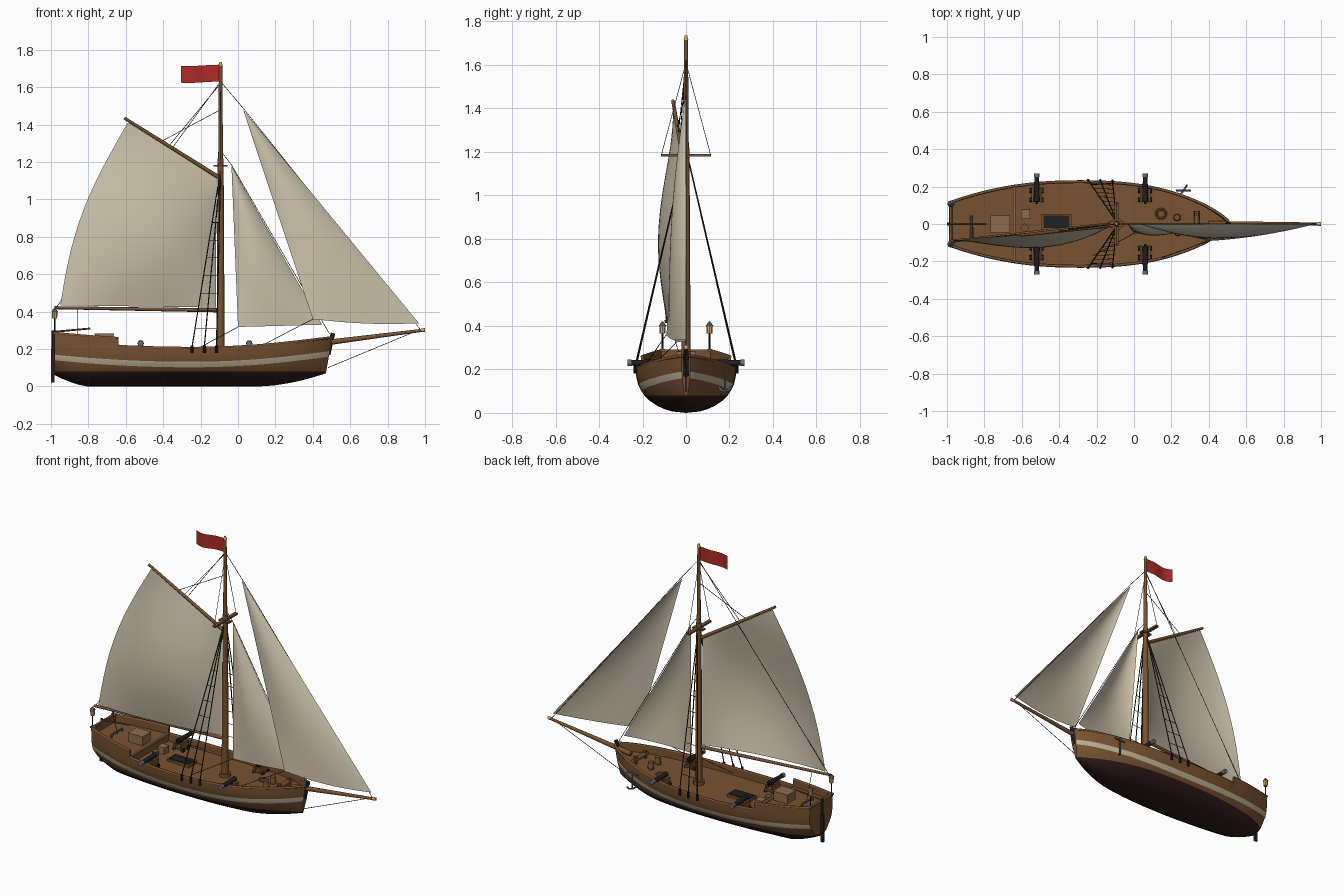
import bpy, bmesh, math
from mathutils import Vector

cube = bpy.data.objects.get("Cube")
if cube:
    bpy.data.objects.remove(cube, do_unlink=True)


def material(name, r, g, b):
    m = bpy.data.materials.new(name)
    m.use_nodes = True
    m.diffuse_color = (r, g, b, 1)
    m.node_tree.nodes["Principled BSDF"].inputs["Base Color"].default_value = (r, g, b, 1)
    return m


WOOD = material("brown wood", .19, .085, .032)
BOTTOM = material("dark bottom paint", .028, .012, .01)
CREAM = material("cream stripe", .5, .43, .3)
SAIL = material("sailcloth", .6, .53, .4)
RED = material("flag red", .42, .025, .02)
IRON = material("black iron", .014, .014, .017)
STEEL = material("grey steel", .15, .16, .19)
AMBER = material("amber glass", .75, .4, .14)
ROPE = material("dark rope", .03, .019, .013)
CRATE = material("pale wood", .27, .15, .075)


def mesh_object(name, verts, faces, mats, face_mats=None):
    me = bpy.data.meshes.new(name)
    me.from_pydata(verts, [], faces)
    for m in mats:
        me.materials.append(m)
    if face_mats:
        me.polygons.foreach_set("material_index", face_mats)
    bm = bmesh.new()
    bm.from_mesh(me)
    bmesh.ops.remove_doubles(bm, verts=bm.verts, dist=.00005)
    bmesh.ops.recalc_face_normals(bm, faces=bm.faces)
    bm.to_mesh(me)
    bm.free()
    ob = bpy.data.objects.new(name, me)
    bpy.context.collection.objects.link(ob)
    return ob


def box(name, loc, size, mat):
    bpy.ops.mesh.primitive_cube_add(size=1, location=loc)
    ob = bpy.context.object
    ob.name, ob.scale = name, size
    ob.data.materials.append(mat)
    return ob


def rod(name, a, b, r1, mat, r2=None, sides=12):
    a, b = Vector(a), Vector(b)
    bpy.ops.mesh.primitive_cone_add(vertices=sides, radius1=r1, radius2=r1 if r2 is None else r2,
                                    depth=(b - a).length, location=(a + b) / 2)
    ob = bpy.context.object
    ob.name = name
    ob.rotation_euler = (b - a).to_track_quat('Z', 'Y').to_euler()
    ob.data.materials.append(mat)
    return ob


def lines(name, paths, r, mat):
    cu = bpy.data.curves.new(name, 'CURVE')
    cu.dimensions, cu.bevel_depth, cu.bevel_resolution = '3D', r, 1
    cu.use_fill_caps = True
    for path in paths:
        sp = cu.splines.new('POLY')
        sp.points.add(len(path) - 1)
        for p, co in zip(sp.points, path):
            p.co = (*co, 1)
    cu.materials.append(mat)
    ob = bpy.data.objects.new(name, cu)
    bpy.context.collection.objects.link(ob)


# Hull shape: sheer line, half width, keel line
BREAK = -.64
STERN, BOW = -.98, .47


def sheer(x):
    return .205 + (.04 if x < -.25 else .062) * ((x + .25) / .75) ** 2


def half_width(x):
    if x < -.3:
        return .232 - .11 * ((-.3 - x) / .68) ** 2.2
    return .232 * max(1 - ((x + .3) / .78) ** 2.5, .001) ** .7


def keel(x):
    if x < -.8:
        return .06 * ((-.8 - x) / .18) ** 1.5
    return .07 * ((x - .1) / .37) ** 1.8 if x > .1 else 0


def rail_top(x):
    return sheer(x) + (.042 if x < BREAK else 0)


def deck(x):
    return sheer(x) + (0 if x < BREAK else -.045)


def rake(x, z):
    return x + .035 * max(0, (x - .2) / .27) ** 2 * (z - .07) / .2


def section(x):
    k, s, w = keel(x), sheer(x), half_width(x)
    low = [k + (.08 - k) * t for t in (0, .08, .2, .4, .7, 1)]
    heights = low + [s - .103, s - .073, s - .03, rail_top(x)]
    pts = []
    for z in heights:
        u = min(max((z - k) / (s - k), 0), 1)
        pts.append((w * math.sqrt(1 - (1 - u) ** 2.3), z))
    inner = max(w - .014, .001)
    pts += [(inner, rail_top(x)), (inner, deck(x)), (0, deck(x))]
    return [(rake(x, z), y, z) for y, z in pts]


stations = [STERN + (BREAK - STERN) * i / 8 for i in range(8)] + [BREAK - .0005, BREAK + .0005]
stations += [BREAK + (BOW - BREAK) * math.sin(i / 28 * math.pi / 2) for i in range(1, 29)]
rings = [section(x) for x in stations]
n = len(rings[0])
verts, faces, fm = [], [], []
for side in (1, -1):
    base = len(verts)
    verts += [(x, y * side, z) for ring in rings for x, y, z in ring]
    for i in range(len(rings) - 1):
        for j in range(n - 1):
            a = base + i * n + j
            faces.append((a, a + 1, a + n + 1, a + n))
            fm.append(1 if j < 5 else 2 if j == 6 else 0)
# Transom and stem caps
half = len(rings) * n
for start in (0, half - n):
    for j in range(9):
        a, b = start + j, start + half + j
        faces.append((a, a + 1, b + 1, b))
        fm.append(1 if j < 5 else 0)
mesh_object("hull", verts, faces, [WOOD, BOTTOM, CREAM], fm)
box("transom_bulwark", (-.975, 0, .262), (.014, .236, .05), WOOD)
box("quarterdeck_beam", (BREAK, 0, deck(-.65) + .003), (.014, .4, .012), CRATE)

# Rail caps
rails = []
for s in (1, -1):
    for group in ([x for x in stations if x < BREAK], [x for x in stations if x > BREAK]):
        rails.append([(rake(x, rail_top(x)), s * max(half_width(x) - .006, 0), rail_top(x)) for x in group])
rails.append([(STERN, -.116, .285), (STERN, .116, .285)])
lines("rail_caps", rails, .008, WOOD)

# Rudder, tiller, stem post
box("rudder", (-.99, 0, .11), (.02, .014, .18), BOTTOM)
rod("rudder_stock", (-.988, 0, .18), (-.988, 0, .3), .008, IRON)
rod("tiller", (-.985, 0, .292), (-.79, 0, .31), .005, WOOD)
rod("stem_post", (.482, 0, .17), (.508, 0, .285), .012, IRON)

# Mast, spars and crosstrees
MX = -.093
rod("lower_mast", (MX, 0, .15), (MX, 0, 1.22), .022, WOOD, .016, 16)
rod("topmast", (MX, 0, 1.2), (MX, 0, 1.72), .013, WOOD, .009, 16)
rod("mast_truck", (MX, 0, 1.715), (MX, 0, 1.735), .011, AMBER, .006)
rod("mast_collar", (MX, 0, .155), (MX, 0, .185), .034, WOOD)
box("crosstree", (MX, 0, 1.185), (.022, .23, .012), WOOD)
box("trestle_tree", (MX, 0, 1.18), (.075, .03, .01), WOOD)
rod("boom", (-.1, 0, .407), (-.98, -.092, .421), .011, WOOD, .008)
rod("gaff", (-.105, -.005, 1.12), (-.607, -.06, 1.435), .011, WOOD, .008)
rod("bowsprit", (.4, 0, .225), (.985, 0, .3), .016, WOOD, .008)
rod("bowsprit_cap", (.98, 0, .3), (1, 0, .302), .01, AMBER)


# Sails: patches with belly and a rounded trailing edge
def sail(name, tack, clew, head, peak, belly, roach=0, sag=0, k=20):
    tack, clew, head, peak = map(Vector, (tack, clew, head, peak))
    vs, fs = [], []
    for i in range(k + 1):
        v = i / k
        for j in range(k + 1):
            u = j / k
            p = tack.lerp(clew, u).lerp(head.lerp(peak, u), v)
            p.y -= belly * math.sin(math.pi * u) ** .8 * math.sin(math.pi * (.12 + .88 * v))
            p.x -= roach * u * u * math.sin(math.pi * v)
            p.z -= sag * math.sin(math.pi * u) * (1 - v) ** 2
            vs.append(p)
    for i in range(k):
        for j in range(k):
            a = i * (k + 1) + j
            fs.append((a, a + 1, a + k + 2, a + k + 1))
    return mesh_object(name, vs, fs, [SAIL])


sail("mainsail", (-.118, 0, .422), (-.95, -.09, .434), (-.115, -.005, 1.115), (-.588, -.058, 1.412), .085, .065)
top = (.027, 0, 1.48)
sail("outer_jib", (.968, 0, .337), (.4, -.09, .36), top, top, .04, 0, .012)
top = (-.035, 0, 1.18)
sail("inner_jib", (.45, 0, .33), (0, -.05, .318), top, top, .045, 0, 0)

# Flag
fv, ff = [], []
for i in range(13):
    t = i / 12
    for edge in (1.63, 1.72):
        fv.append((-.1 - .205 * t, .012 * t * math.sin(t * 7), edge - .01 * math.sin(t * 2.5) * t))
    if i:
        ff.append((2 * i - 2, 2 * i - 1, 2 * i + 1, 2 * i))
mesh_object("flag", fv, ff, [RED])

# Standing and running rigging
boom_end, tip = (-.97, -.091, .425), (.975, 0, .305)
lines("stays", [
    [(MX, 0, 1.63), (.03, 0, 1.485), tip], [(MX, 0, 1.26), (-.035, 0, 1.185), (.49, 0, .28)],
    [(.48, 0, .1), tip], [(MX, 0, 1.63), boom_end],
    [(MX, 0, 1.62), (-.37, -.035, 1.285)], [(MX, 0, 1.48), (-.41, -.04, 1.31)],
    [(-.86, -.08, .42), (-.86, -.02, .24)], [(0, -.05, .318), (-.22, -.17, .2)],
    [(.4, -.09, .36), (.12, -.19, .215)]], .0018, ROPE)
shrouds, ratlines = [], []
for s in (1, -1):
    feet = [Vector((x, s * (half_width(x) + .002), .215)) for x in (-.245, -.18, -.115)]
    hounds = Vector((MX, s * .012, 1.16))
    shrouds += [[f, hounds] for f in feet]
    for i in range(1, 9):
        ratlines.append([f.lerp(hounds, i * .1) for f in feet])
    ratlines.append([(MX, 0, 1.61), (MX, s * .113, 1.187)])
    for f in feet:
        rod("deadeye", f - Vector((0, 0, .035)), f + Vector((0, 0, .005)), .008, IRON, sides=8)
lines("shrouds", shrouds, .0033, ROPE)
lines("ratlines", ratlines, .0016, ROPE)

# Cannons on carriages
for x in (-.52, .06):
    for s in (1, -1):
        z = .23
        rod("cannon_barrel", (x, s * .12, z), (x, s * .255, z), .017, IRON, .012)
        rod("cannon_muzzle", (x, s * .25, z), (x, s * .27, z), .015, STEEL)
        rod("cannon_knob", (x, s * .107, z), (x, s * .12, z), .006, IRON)
        for side in (-.022, .022):
            box("carriage_cheek", (x + side, s * .155, .195), (.01, .08, .04), WOOD)
            for y in (.13, .18):
                rod("carriage_wheel", (x + side * 1.2, s * y, .174), (x + side * 1.7, s * y, .174), .013, IRON)
        box("carriage_bed", (x, s * .155, .185), (.04, .075, .012), WOOD)

# Stern lanterns
for s in (1, -1):
    y = s * .108
    rod("lantern_pole", (STERN, y, .28), (STERN, y, .365), .004, IRON, sides=8)
    rod("lantern_glass", (STERN, y, .364), (STERN, y, .4), .013, AMBER, .015, 8)
    rod("lantern_cap", (STERN, y, .4), (STERN, y, .42), .018, STEEL, .003, 8)
    box("stern_bracket", (-.975, y, .288), (.03, .025, .01), STEEL)

# Deck fittings
box("hatch_coaming", (-.415, .012, .168), (.16, .085, .02), WOOD)
box("hatch_grating", (-.415, .012, .179), (.14, .068, .006), IRON)
box("quarterdeck_crate", (-.715, 0, .25), (.1, .085, .055), CRATE)
box("crate_lid", (-.715, 0, .279), (.106, .091, .007), CRATE)
box("small_crate", (-.58, .052, .188), (.05, .05, .045), CRATE)
rod("bucket", (-.585, -.02, .165), (-.585, -.02, .205), .018, WOOD, .022)
rod("sheet_horse", (-.87, -.075, .25), (-.87, .045, .25), .006, STEEL, sides=8)
for y in (-.07, .04):
    rod("horse_leg", (-.87, y, .23), (-.87, y, .25), .006, STEEL, sides=8)
for x, y in ((.23, .035), (.235, -.045)):
    rod("barrel_lower", (x, y, .168), (x, y, .2), .016, WOOD, .02)
    rod("barrel_upper", (x, y, .2), (x, y, .233), .02, WOOD, .016)
bpy.ops.mesh.primitive_torus_add(location=(.145, .055, .18), major_radius=.025, minor_radius=.007,
                                 major_segments=20, minor_segments=8)
bpy.context.object.name = "rope_coil"
bpy.context.object.data.materials.append(WOOD)
rod("windlass_drum", (.335, -.07, .222), (.335, .07, .222), .014, WOOD)
for y in (-.05, .05):
    box("windlass_post", (.335, y, .21), (.022, .015, .07), WOOD)

# Anchor hung on the port bow
AX, AY = .265, .18
rod("anchor_shank", (AX, AY, .1), (AX, AY, .215), .005, STEEL, sides=8)
rod("anchor_stock", (AX - .04, AY, .2), (AX + .04, AY, .2), .005, STEEL, sides=8)
lines("anchor_arms", [[(AX + .02 * math.sin(a), AY + .03 * math.sin(a), .13 - .03 * math.cos(a))
                       for a in [i * .3 - 1.2 for i in range(9)]]], .005, STEEL)

# Smooth shading with sharp edges kept
bpy.ops.object.select_all(action='DESELECT')
for ob in bpy.context.scene.objects:
    if ob.type == 'MESH':
        ob.select_set(True)
        bpy.context.view_layer.objects.active = ob
bpy.ops.object.shade_smooth_by_angle(angle=math.radians(35))
